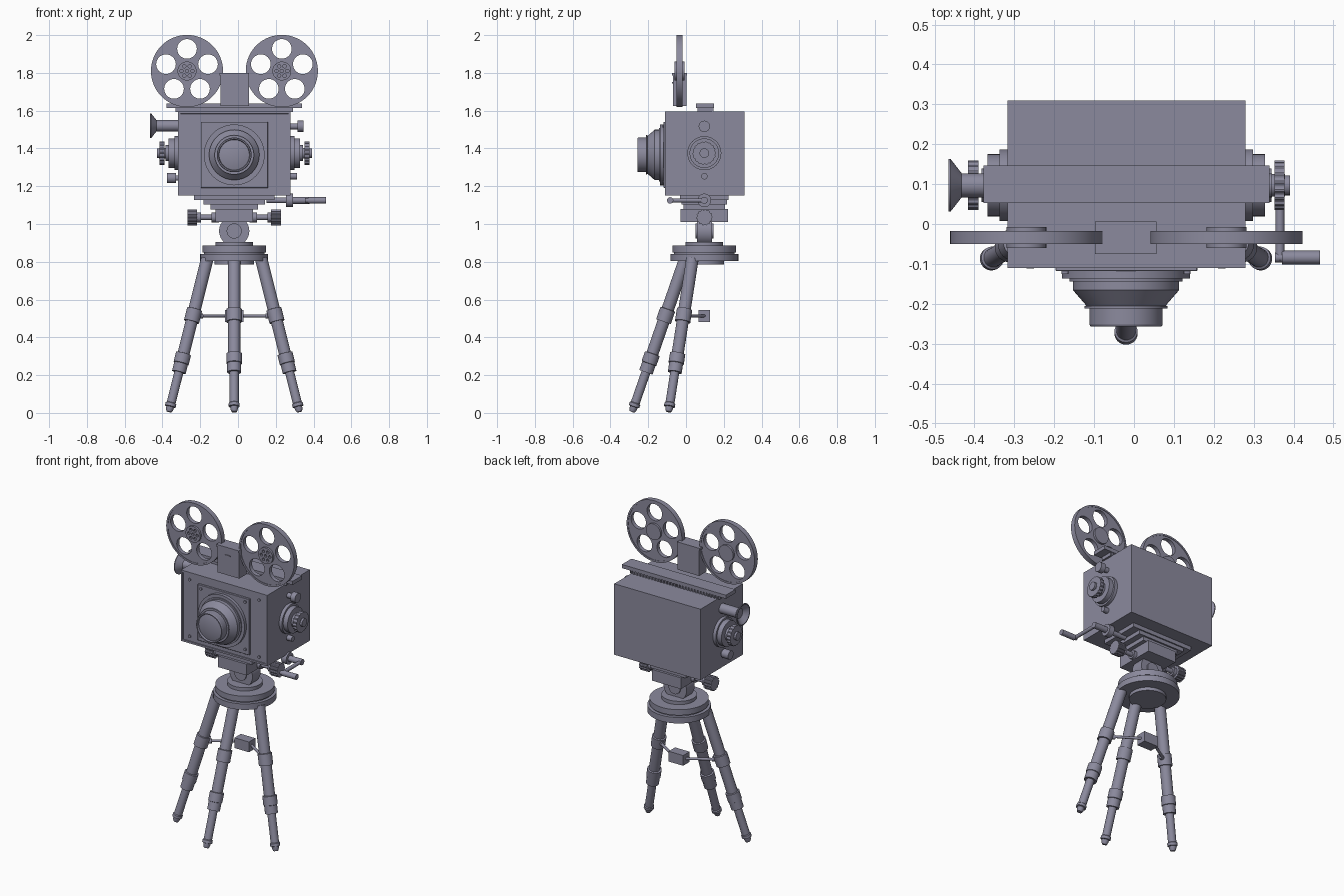
import bpy, bmesh, math
from mathutils import Vector

if "Cube" in bpy.data.objects:
    bpy.data.objects.remove(bpy.data.objects["Cube"])

CX, CY = -0.02, 0.097          # axis of the camera body
LEFT, RIGHT, FRONT, UP = (-1, 0, 0), (1, 0, 0), (0, -1, 0), (0, 0, 1)

paint = bpy.data.materials.new("dark_grey_paint")
paint.diffuse_color = (0.26, 0.255, 0.34, 1)
paint.use_nodes = True
paint.node_tree.nodes["Principled BSDF"].inputs["Base Color"].default_value = paint.diffuse_color


def add(name, mesh, loc=(0, 0, 0)):
    ob = bpy.data.objects.new(name, mesh)
    ob.location = loc
    mesh.materials.clear()
    mesh.materials.append(paint)
    bpy.context.collection.objects.link(ob)
    return ob


def from_bm(name, bm, loc=(0, 0, 0)):
    bmesh.ops.recalc_face_normals(bm, faces=bm.faces)
    me = bpy.data.meshes.new(name)
    bm.to_mesh(me)
    bm.free()
    return add(name, me, loc)


def aim(ob, axis):
    ob.rotation_mode = 'QUATERNION'
    ob.rotation_quaternion = Vector(axis).to_track_quat('Z', 'Y')
    return ob


def box(name, lo, hi, bevel=0.0):
    bm = bmesh.new()
    bmesh.ops.create_cube(bm, size=1)
    for v in bm.verts:
        v.co = [(a + b) / 2 + c * (b - a) for a, b, c in zip(lo, hi, v.co)]
    if bevel:
        bmesh.ops.bevel(bm, geom=bm.edges[:], offset=bevel, segments=1, affect='EDGES')
    return from_bm(name, bm)


def lathe(name, profile, loc, axis, steps=40):
    """Spin (radius, height) points round the given axis."""
    bm = bmesh.new()
    vs = [bm.verts.new((r, 0, h)) for r, h in profile]
    es = [bm.edges.new(p) for p in zip(vs, vs[1:])]
    bmesh.ops.spin(bm, geom=vs + es, cent=(0, 0, 0), axis=(0, 0, 1),
                   angle=math.tau, steps=steps)
    bmesh.ops.remove_doubles(bm, verts=bm.verts, dist=1e-5)
    return aim(from_bm(name, bm, loc), axis)


def stack(name, parts, loc, axis, steps=40):
    """Stepped turned part from (radius, h0, h1) sections."""
    prof = [(0, parts[0][1])]
    for r, a, b in parts:
        prof += [(r, a), (r, b)]
    return lathe(name, prof + [(0, parts[-1][2])], loc, axis, steps)


def rod(name, a, b, r):
    d = Vector(b) - Vector(a)
    return stack(name, [(r, 0, d.length)], a, d, 20)


def circle(r, n=40, x=0, y=0):
    return [(x + r * math.cos(i * math.tau / n), y + r * math.sin(i * math.tau / n))
            for i in range(n)]


def plate(name, loops, depth, loc, axis):
    """Flat extruded plate; inner loops become holes."""
    cu = bpy.data.curves.new(name, 'CURVE')
    cu.dimensions, cu.fill_mode, cu.extrude = '2D', 'BOTH', depth / 2
    for loop in loops:
        s = cu.splines.new('POLY')
        s.points.add(len(loop) - 1)
        for p, (x, y) in zip(s.points, loop):
            p.co = (x, y, 0, 1)
        s.use_cyclic_u = True
    tmp = bpy.data.objects.new(name, cu)
    me = bpy.data.meshes.new_from_object(tmp)
    bpy.data.objects.remove(tmp)
    bm = bmesh.new()
    bm.from_mesh(me)
    bmesh.ops.remove_doubles(bm, verts=bm.verts, dist=1e-5)
    return aim(from_bm(name, bm, loc), axis)


def cog(name, r, depth, loc, axis, teeth=16, cut=0.9):
    pts = []
    for i in range(teeth * 4):
        a, k = i * math.tau / (teeth * 4), r if i % 4 < 2 else r * cut
        pts.append((k * math.cos(a), k * math.sin(a)))
    return plate(name, [pts], depth, loc, axis)


# camera body with a shallow recessed front
body = box("camera_body", (-.317, -.11, 1.152), (.279, .31, 1.595))
bm = bmesh.new()
bm.from_mesh(body.data)
face = min(bm.faces, key=lambda f: f.calc_center_median().y)
bmesh.ops.inset_region(bm, faces=[face], thickness=.016, depth=0)
bmesh.ops.inset_region(bm, faces=[face], thickness=.001, depth=-.006)
bm.to_mesh(body.data)
bm.free()

# lens board, rivets and lens
LZ = 1.366
box("lens_board", (-.197, -.118, LZ - .175), (.159, -.1, LZ + .175), .002)
for dx, dz, y in ((.24, .177, -.104), (.153, .148, -.118)):
    for sx in (-1, 1):
        for sz in (-1, 1):
            stack("front_rivet", [(.009, -.003, .007)],
                  (CX + sx * dx, y, LZ + .005 + sz * dz), FRONT, 12)
lathe("lens", [(0, 0), (.161, 0), (.161, .025), (.142, .025), (.142, .032), (.133, .032),
               (.133, .054), (.1, .092), (.104, .094), (.104, .1), (.092, .1),
               (.092, .14), (.089, .145), (.083, .145), (.08, .133), (.06, .138),
               (.03, .142), (0, .143)], (CX, -.112, LZ), FRONT, 56)

# side dials, mirrored left and right
for side, x0, ax in (("left", -.317, LEFT), ("right", .279, RIGHT)):
    s = ax[0]
    stack(side + "_dial", [(.09, -.01, .02), (.078, .02, .05), (.042, .05, .066),
                           (.028, .066, .1), (.025, .1, .112)], (x0, CY, 1.375), ax)
    cog(side + "_dial_wheel", .062, .026, (x0 + s * .086, CY, 1.375), ax, 18, .94)

# viewfinder, side knobs
lathe("viewfinder", [(0, 0), (.03, 0), (.03, .115), (.034, .118), (.066, .143), (.066, .148),
                     (.06, .148), (.03, .122), (0, .122)], (-.317, CY, 1.52), LEFT)
stack("lower_left_knob", [(.014, -.01, .012), (.027, .012, .06)], (-.317, CY, 1.243), LEFT, 24)
stack("upper_right_knob", [(.016, -.01, .036), (.03, .036, .068)], (.278, CY, 1.517), RIGHT, 24)
stack("lower_right_button", [(.017, -.01, .034)], (.278, CY, 1.253), RIGHT, 24)

# top rail with ridges along the back edge
box("rail_base", (-.33, .062, 1.593), (.29, .138, 1.616))
box("rail_top", (-.378, .053, 1.614), (.34, .147, 1.637))
for i in range(30):
    x = -.32 + i * .0205
    box("rail_ridge", (x, .1, 1.595), (x + .009, .145, 1.614))

# film gate block between the reels
box("reel_block", (-.092, -.07, 1.625), (.057, .002, 1.795))
box("reel_block_cap", (-.098, -.075, 1.787), (.057, .006, 1.8))
box("reel_block_latch", (-.038, -.075, 1.745), (-.002, -.06, 1.751))

# film reels
for side, rx in (("left", -.27), ("right", .232)):
    c = (rx, -.034, 1.81)
    ang = [math.pi / 2 + i * math.tau / 5 for i in range(5)]
    holes = [circle(.052, 32, .117 * math.cos(a), .117 * math.sin(a)) for a in ang]
    # the flat plate is laid out in its own x/y, then stood up to face the front
    disc = plate(side + "_reel", [circle(.186, 72)] + holes, .026, c, FRONT)
    disc.rotation_mode = 'XYZ'
    disc.rotation_euler = (math.pi / 2, 0, 0)
    lathe(side + "_reel_rim", [(.18, -.016), (.191, -.016), (.191, .016), (.18, .016),
                               (.18, -.016)], c, FRONT, 72)
    stack(side + "_reel_hub_back", [(.05, -.026, .01)], c, FRONT)
    small = [circle(.009, 12)] + [circle(.009, 12, .029 * math.cos(i * math.pi / 3),
                                         .029 * math.sin(i * math.pi / 3)) for i in range(6)]
    plate(side + "_reel_hub", [circle(.05)] + small, .016, (rx, -.052, 1.81), FRONT)

# stepped mounting plates under the body
for i, (hx, hy, z0, z1) in enumerate(((.212, .128, 1.127, 1.157), (.162, .12, 1.103, 1.13),
                                      (.125, .11, 1.078, 1.105), (.1, .125, 1.01, 1.08))):
    box("mount_plate_%d" % (i + 1), (CX - hx, CY - hy, z0), (CX + hx, CY + hy, z1))

# tilt lock knobs
for side, ax in (("left", LEFT), ("right", RIGHT)):
    s = ax[0]
    stack(side + "_lock_shaft", [(.026, .08, .12), (.014, .12, .175), (.026, .175, .2)],
          (CX, CY, 1.035), ax, 24)
    cog(side + "_lock_knob", .043, .052, (CX + s * .222, CY, 1.035), ax, 14)

# hand crank
stack("crank_axle", [(.015, .15, .255), (.036, .255, .29), (.018, .29, .378)],
      (0, CY, 1.125), RIGHT, 24)
rod("crank_arm", (.366, CY, 1.125), (.366, -.09, 1.125), .011)
stack("crank_handle", [(.012, -.012, .005), (.017, .005, .1)], (.366, -.084, 1.125), RIGHT, 24)

# tilt joint and round tripod head
stack("tilt_joint", [(.04, -.048, -.04), (.08, -.04, .04), (.04, .04, .048)],
      (CX, CY, .963), FRONT)
box("tilt_neck", (CX - .045, CY - .035, .88), (CX + .045, CY + .035, .94))
stack("tripod_head", [(.105, .785, .805), (.18, .805, .842), (.16, .842, .85),
                      (.168, .85, .885), (.1, .885, .906)], (CX, CY, 0), UP, 56)

# tripod legs: top point and foot point
legs = {"left_leg": ((-.163, .034, .815), (-.362, -.09, .02)),
        "front_leg": ((CX, -.004, .815), (CX, -.28, .02)),
        "right_leg": ((.123, .034, .815), (.322, -.09, .02))}
for name, (top, foot) in legs.items():
    d = Vector(top) - Vector(foot)
    k = d.length / d.z
    prof = [(.0, -.016), (.014, -.014), (.02, 0), (.021, .012), (.029, .014), (.029, .03),
            (.024, .034), (.024, .195), (.037, .195), (.037, .241), (.041, .243), (.041, .293),
            (.032, .295), (.032, .463), (.041, .463), (.041, .528), (.033, .53),
            (.033, .795), (0, .795)]
    lathe(name, [(r, h * k) for r, h in prof], foot, d, 28)

# leg spreader
box("spreader_block", (CX - .05, .065, .482), (CX + .05, .128, .546))
for name in ("left_leg", "right_leg"):
    top, foot = map(Vector, legs[name])
    p = foot.lerp(top, .62)
    s = 1 if p.x > CX else -1
    rod("spreader_rod", p, (CX + s * .045, CY, .514), .008)
    stack("spreader_pin", [(.014, 0, .055)], p, Vector((CX, CY, .514)) - p, 16)

# smooth shading with sharp edges kept
for ob in bpy.context.scene.objects:
    ob.select_set(True)
    bpy.context.view_layer.objects.active = ob
bpy.ops.object.shade_smooth_by_angle(angle=math.radians(30))
